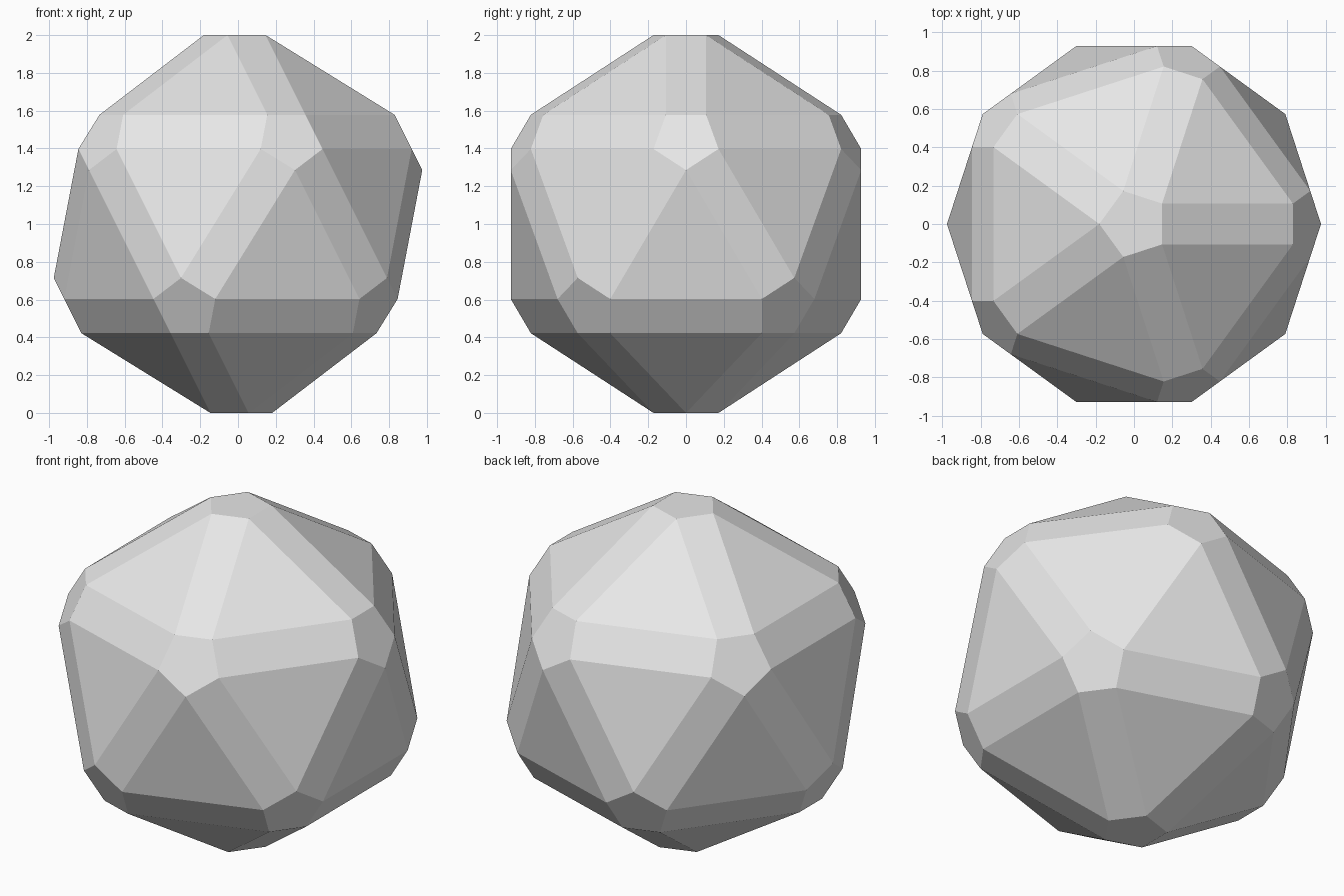
import bpy
import bmesh
import math

cube = bpy.data.objects.get("Cube")
if cube:
    bpy.data.objects.remove(cube, do_unlink=True)

CAP_RADIUS = 0.181   # radius of the flat five-sided caps
CAP_HEIGHT = 1.0     # distance of each cap from the centre

# Plain grey material
grey = bpy.data.materials.new("plain_grey")
grey.use_nodes = True
colour = (0.8, 0.8, 0.8, 1)
grey.diffuse_color = colour
for node in grey.node_tree.nodes:
    if node.type == 'BSDF_PRINCIPLED':
        node.inputs["Base Color"].default_value = colour

# Twenty-sided base: spread its triangles apart to make room for the bevels
base = bmesh.new()
bmesh.ops.create_icosphere(base, subdivisions=1, radius=1)
points = []
for face in base.faces:
    centre = face.calc_center_median().normalized()
    for vert in face.verts:
        axis = vert.co.normalized()
        outward = (centre - axis * centre.dot(axis)).normalized()
        points.append(axis * CAP_HEIGHT + outward * CAP_RADIUS)
base.free()

# Skin the triangles, bevel strips and caps, then merge each flat facet
bm = bmesh.new()
for p in points:
    bm.verts.new((p.x, p.y, p.z + CAP_HEIGHT))
bmesh.ops.convex_hull(bm, input=bm.verts[:])
bmesh.ops.dissolve_limit(bm, angle_limit=math.radians(2),
                         verts=bm.verts[:], edges=bm.edges[:])
bmesh.ops.recalc_face_normals(bm, faces=bm.faces[:])
for face in bm.faces:
    face.smooth = False

mesh = bpy.data.meshes.new("faceted_ball")
bm.to_mesh(mesh)
bm.free()
mesh.materials.append(grey)
ball = bpy.data.objects.new("faceted_ball", mesh)
bpy.context.scene.collection.objects.link(ball)
